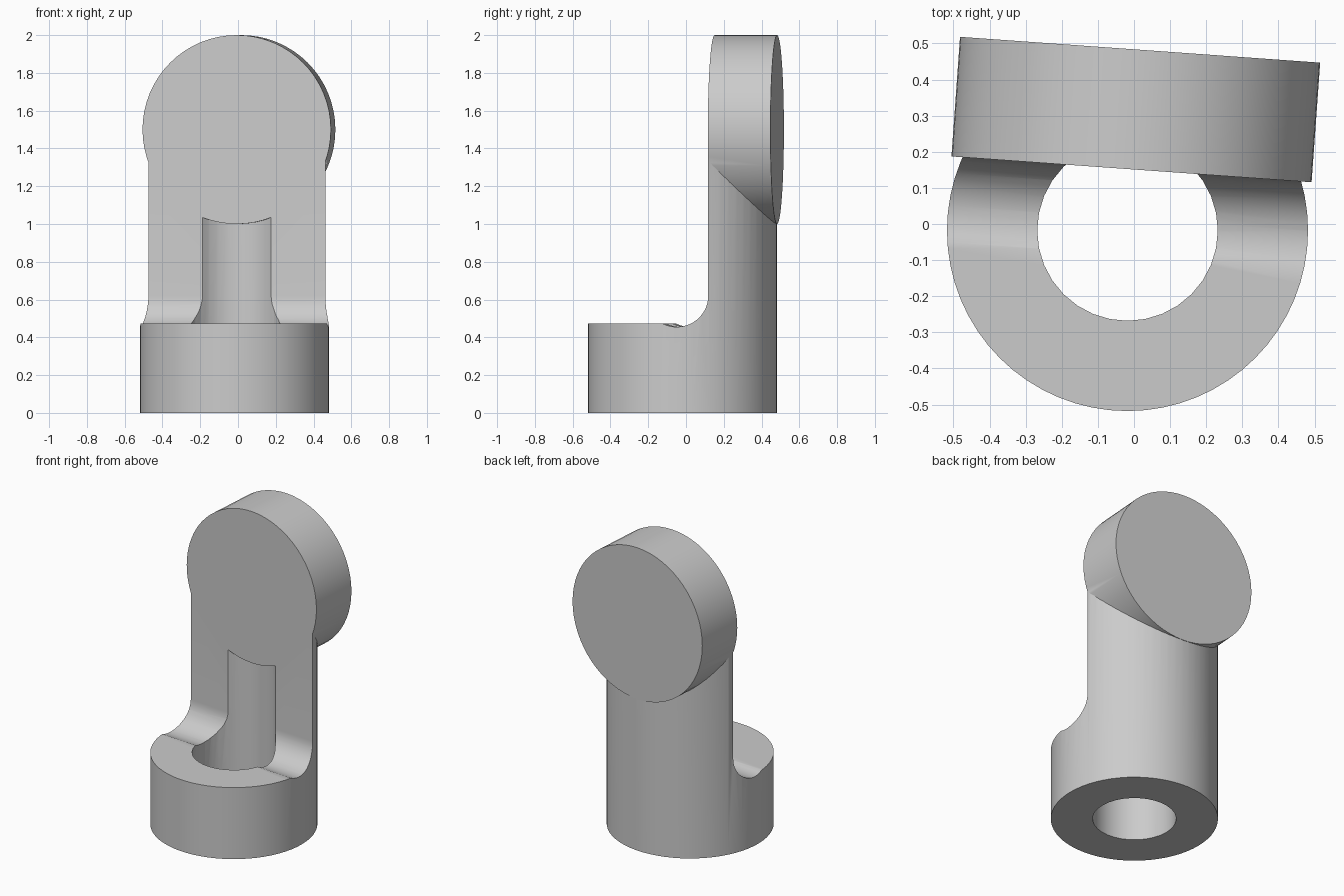
import bpy
import math
from mathutils import Matrix, Vector

cube = bpy.data.objects.get("Cube")
if cube:
    bpy.data.objects.remove(cube, do_unlink=True)

TILT = math.radians(-4.1)       # turn of the flat face about z
AXIS = (-0.018, -0.018)         # centre of the base and bore
DISC = Vector((0.005, 0.317, 1.5))
HALF = 0.166                    # half thickness of the disc
SHELF = 0.472                   # top of the base
FILLET = 0.165

grey = bpy.data.materials.new("light grey")
grey.use_nodes = True
colour = (0.6, 0.6, 0.6, 1)
grey.diffuse_color = colour
grey.node_tree.nodes["Principled BSDF"].inputs["Base Color"].default_value = colour


def cylinder(name, radius, z0, z1, sides):
    bpy.ops.mesh.primitive_cylinder_add(
        vertices=sides, radius=radius, depth=z1 - z0,
        location=(*AXIS, (z0 + z1) / 2))
    ob = bpy.context.object
    ob.name = name
    return ob


def combine(target, other, operation):
    mod = target.modifiers.new(operation, 'BOOLEAN')
    mod.operation = operation
    mod.solver = 'EXACT'
    mod.object = other
    other.hide_render = True
    bpy.context.view_layer.objects.active = target
    bpy.ops.object.modifier_apply(modifier=mod.name)
    bpy.data.objects.remove(other, do_unlink=True)


# Round column with a blind bore
body = cylinder("swivel_bracket", 0.5, 0, 1.5, 64)
combine(body, cylinder("bore", 0.25, -0.1, 1.45, 32), 'DIFFERENCE')

# Upright disc, left a little thick at the front for trimming
bpy.ops.mesh.primitive_cylinder_add(vertices=64, radius=0.5, depth=2 * HALF + 0.1)
disc = bpy.context.object
disc.data.transform(Matrix.Translation(DISC) @ Matrix.Rotation(TILT, 4, 'Z')
                    @ Matrix.Translation((0, -0.05, 0))
                    @ Matrix.Rotation(math.pi / 2, 4, 'X'))
combine(body, disc, 'UNION')

# Cutter for the flat face, the concave fillet and the shelf
centre_z = 0.62
end = math.acos((centre_z - SHELF) / FILLET)
profile = [(-HALF, 2.3)]
for i in range(17):
    a = math.pi / 2 - (math.pi / 2 + end) * i / 16
    profile.append((-HALF - FILLET + FILLET * math.sin(a),
                    centre_z - FILLET * math.cos(a)))
profile += [(-1.6, SHELF), (-1.6, 2.3)]
n = len(profile)
verts = [(x, y, z) for x in (-1, 1) for y, z in profile]
faces = [tuple(range(n)), tuple(reversed(range(n, 2 * n)))]
faces += [((i + 1) % n, i, i + n, (i + 1) % n + n) for i in range(n)]
mesh = bpy.data.meshes.new("face_cutter")
mesh.from_pydata(verts, [], faces)
mesh.transform(Matrix.Translation((DISC.x, DISC.y, 0)) @ Matrix.Rotation(TILT, 4, 'Z'))
# Make the cutter normals face outwards
import bmesh
bm = bmesh.new()
bm.from_mesh(mesh)
bmesh.ops.recalc_face_normals(bm, faces=bm.faces)
bm.to_mesh(mesh)
bm.free()
cutter = bpy.data.objects.new("face_cutter", mesh)
bpy.context.collection.objects.link(cutter)
combine(body, cutter, 'DIFFERENCE')

# Finish
body.data.materials.clear()
body.data.materials.append(grey)
bpy.ops.object.select_all(action='DESELECT')
body.select_set(True)
bpy.context.view_layer.objects.active = body
bpy.ops.object.shade_smooth_by_angle(angle=math.radians(30))
